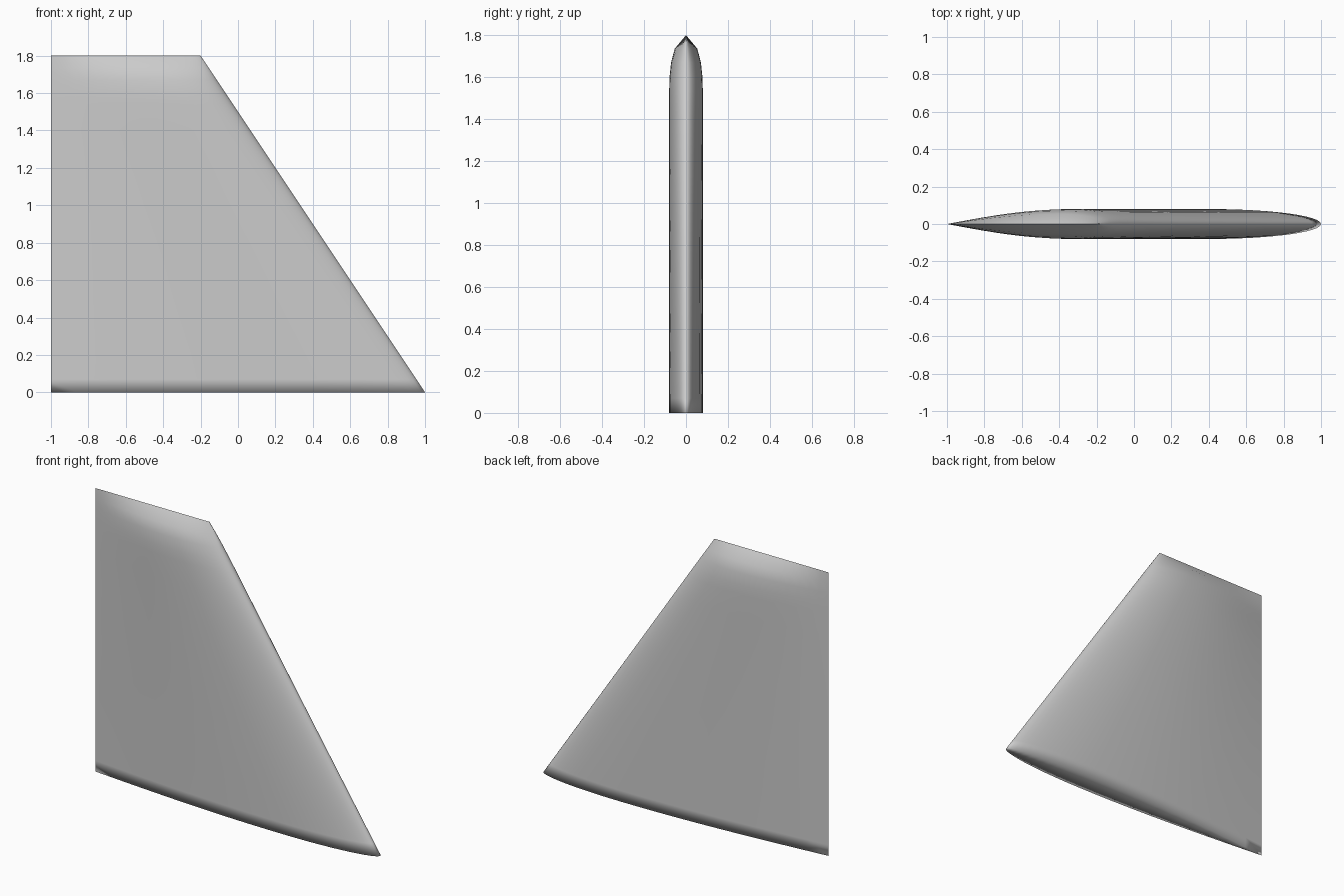
import bpy, bmesh, math

if "Cube" in bpy.data.objects:
    bpy.data.objects.remove(bpy.data.objects["Cube"])

HEIGHT, TAIL_X = 1.8, -1.0
PEAK = 0.7        # chord fraction (from the tail) of greatest thickness

# Spanwise stations: (height, half thickness), tapering to a ridge at the tip
stations = [(0, .08), (.07, .08), (.5, .08), (1.0, .08), (1.4, .08), (1.54, .08),
            (1.6, .0785), (1.67, .071), (1.735, .054), (1.8, 0)]


def section():
    """Unit aerofoil loop: sharp tail at u=0, elliptical nose at u=1."""
    tail = [(PEAK * i / 10, math.sin(math.pi / 2 * i / 10)) for i in range(11)]
    nose = [(PEAK + (1 - PEAK) * math.sin(a), math.cos(a))
            for a in (math.pi / 2 * i / 12 for i in range(1, 12))]
    side = tail + nose
    return side + [(1, 0)] + [(u, -t) for u, t in reversed(side[1:])]


# Loft the sections from root to tip
bm = bmesh.new()
rings = []
for z, half in stations:
    chord = 2 - 1.2 * z / HEIGHT
    rings.append([bm.verts.new((TAIL_X + u * chord, t * half, z)) for u, t in section()])
n = len(rings[0])
for low, high in zip(rings, rings[1:]):
    for i in range(n):
        j = (i + 1) % n
        bm.faces.new((low[i], low[j], high[j], high[i]))

# Close the root with strips between the two sides
root = rings[0]
bm.faces.new((root[0], root[1], root[-1]))
for i in range(1, n // 2 - 1):
    bm.faces.new((root[i], root[i + 1], root[n - i - 1], root[n - i]))
m = n // 2
bm.faces.new((root[m - 1], root[m], root[m + 1]))

# Weld the tip ridge
bmesh.ops.remove_doubles(bm, verts=bm.verts[:], dist=1e-5)
bmesh.ops.recalc_face_normals(bm, faces=bm.faces[:])

# Smooth shading with crisp trailing and tip edges; the root rim stays soft
for f in bm.faces:
    f.smooth = True
for e in bm.edges:
    xs = [v.co.x for v in e.verts]
    zs = [v.co.z for v in e.verts]
    if max(xs) < TAIL_X + 1e-4 or min(zs) > HEIGHT - 1e-4:
        e.smooth = False

mesh = bpy.data.meshes.new("fin")
bm.to_mesh(mesh)
bm.free()
bpy.context.collection.objects.link(bpy.data.objects.new("fin", mesh))
